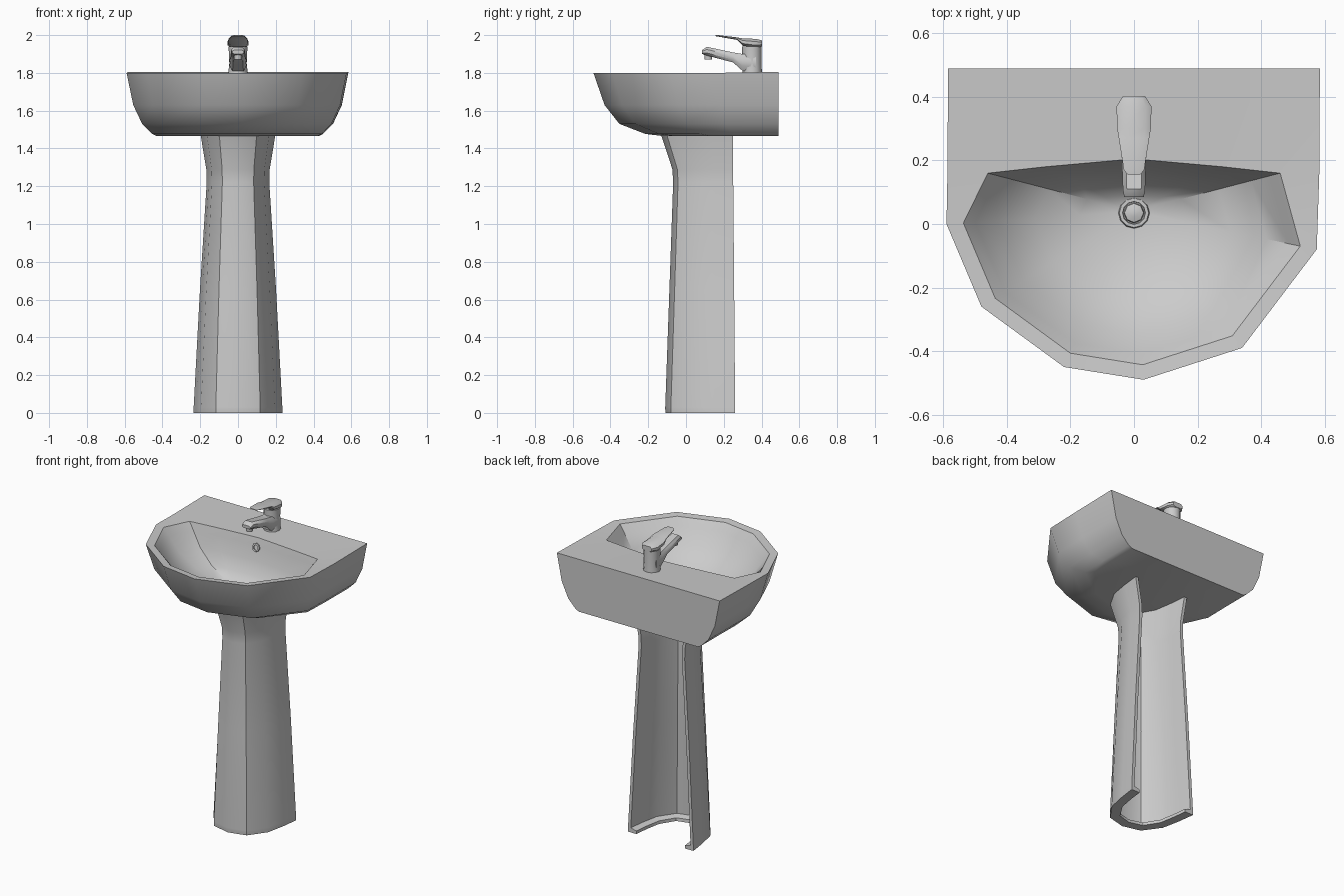
import bpy, bmesh, math
from mathutils import Vector

if "Cube" in bpy.data.objects:
    bpy.data.objects.remove(bpy.data.objects["Cube"])


def finish(name, bm, angle=40):
    bmesh.ops.recalc_face_normals(bm, faces=bm.faces)
    me = bpy.data.meshes.new(name)
    bm.to_mesh(me)
    bm.free()
    ob = bpy.data.objects.new(name, me)
    bpy.context.collection.objects.link(ob)
    bpy.ops.object.select_all(action='DESELECT')
    ob.select_set(True)
    bpy.context.view_layer.objects.active = ob
    bpy.ops.object.shade_smooth_by_angle(angle=math.radians(angle))
    return ob


def loft(name, rings, cap=True, loop=False, angle=40):
    """Skin closed cross-sections; optionally cap the ends or join them."""
    bm = bmesh.new()
    vs = [[bm.verts.new(p) for p in r] for r in rings]
    n = len(vs[0])
    pairs = list(zip(vs, vs[1:])) + ([(vs[-1], vs[0])] if loop else [])
    for a, b in pairs:
        for i in range(n):
            j = (i + 1) % n
            bm.faces.new((a[i], a[j], b[j], b[i]))
    if cap and not loop:
        bm.faces.new(vs[0])
        bm.faces.new(vs[-1])
    return finish(name, bm, angle)


def ellipse(cx, cy, z, rx, ry, n=12):
    return [(cx + rx * math.cos(2 * math.pi * i / n),
             cy + ry * math.sin(2 * math.pi * i / n), z) for i in range(n)]


def section(y, z0, z1, w):
    """Bevelled rectangular section across the tap."""
    h, m = z1 - z0, w * 0.65
    return [(-m, y, z0), (m, y, z0), (w, y, z0 + h * .3), (w, y, z0 + h * .7),
            (m, y, z1), (-m, y, z1), (-w, y, z0 + h * .7), (-w, y, z0 + h * .3)]


# Basin: faceted D-shaped shell, flat back deck and hollow bowl
outer = [(-.585, .49), (-.587, .16), (-.59, 0), (-.48, -.26), (-.22, -.45), (.03, -.49),
         (.34, -.39), (.575, -.08), (.583, .16), (.585, .49), (0, .49)]
inner = [(-.28, .18), (-.46, .16)] + [(x * .91, y * .91 + .003) for x, y in outer[2:8]] + \
        [(.46, .16), (.28, .18), (0, .205)]
rings = []
for z, sx, sy in [(1.465, .73, .62), (1.477, .77, .72), (1.53, .86, .86), (1.63, .94, .94)]:
    rings.append([(x * sx, .49 - (.49 - y) * sy, z) for x, y in outer])
rings.append([(x, y, 1.805 if y > .4 else 1.8) for x, y in outer])
rings.append([(x, y, 1.795) for x, y in inner])
for z, t in [(1.75, .93), (1.66, .8), (1.58, .58), (1.53, .32), (1.515, .1)]:
    rings.append([(x * t, .04 + (y - .04) * t, z) for x, y in inner])
loft("basin", rings)

# Pedestal: thin flared shell, open at the back
half = [(.24, .26), (.225, .15), (.20, .03), (.12, -.08), (0, -.11)]
plan = half + [(-x, y) for x, y in half[-2::-1]]


def pedestal_ring(z, sx, front, back, t=.02):
    sy = (back - front) / .37
    out = [(x * sx, back + (y - .26) * sy, z) for x, y in plan]
    k = 1 - t / (.24 * sx)
    ins = [(x * k, y + t * max(0, (back - y) / (back - front)), z) for x, y, z in reversed(out)]
    return out + ins


loft("pedestal", [pedestal_ring(0.0, .98, -.108, .26, .06),
                  pedestal_ring(.02, .98, -.11, .26, .06),
                  pedestal_ring(.03, .978, -.11, .26),
                  pedestal_ring(.65, .84, -.088, .255),
                  pedestal_ring(1.22, .69, -.068, .25),
                  pedestal_ring(1.29, .70, -.072, .25),
                  pedestal_ring(1.48, .83, -.135, .25)])

# Mixer tap: body, spout, nozzle, lever
loft("tap_body", [ellipse(0, .35, 1.795, .052, .052), ellipse(0, .35, 1.85, .046, .05),
                  ellipse(0, .348, 1.94, .05, .052)])
loft("tap_spout", [section(.37, 1.80, 1.91, .046), section(.30, 1.81, 1.90, .044),
                   section(.25, 1.855, 1.908, .040), section(.11, 1.892, 1.938, .035),
                   section(.085, 1.90, 1.92, .031)])
loft("tap_nozzle", [ellipse(0, .118, 1.872, .02, .02), ellipse(0, .118, 1.905, .022, .022)])
loft("tap_lever", [section(.402, 1.94, 1.972, .035), section(.37, 1.932, 1.98, .055),
                   section(.30, 1.944, 1.983, .053), section(.27, 1.975, 1.988, .048),
                   section(.17, 1.992, 2.0, .032), section(.155, 1.995, 2.0, .02)])

# Drain ring with low plug, and the overflow ring on the bowl's back wall
loft("drain_ring", [ellipse(0, .035, 1.512, .05, .05), ellipse(0, .035, 1.526, .046, .046),
                    ellipse(0, .035, 1.526, .036, .036), ellipse(0, .035, 1.512, .034, .034)],
     loop=True)
loft("drain_plug", [ellipse(0, .035, 1.514, .033, .033, 8), ellipse(0, .035, 1.53, .03, .03, 8),
                    ellipse(0, .035, 1.536, .012, .012, 8)])
overflow = loft("overflow_ring", [ellipse(0, 0, -.01, .028, .028, 8), ellipse(0, 0, .008, .026, .026, 8),
                                  ellipse(0, 0, .008, .016, .016, 8), ellipse(0, 0, -.01, .016, .016, 8)],
                loop=True)
overflow.location = (0, .187, 1.737)
overflow.rotation_euler = Vector((0, -.95, .3)).to_track_quat('Z', 'Y').to_euler()
